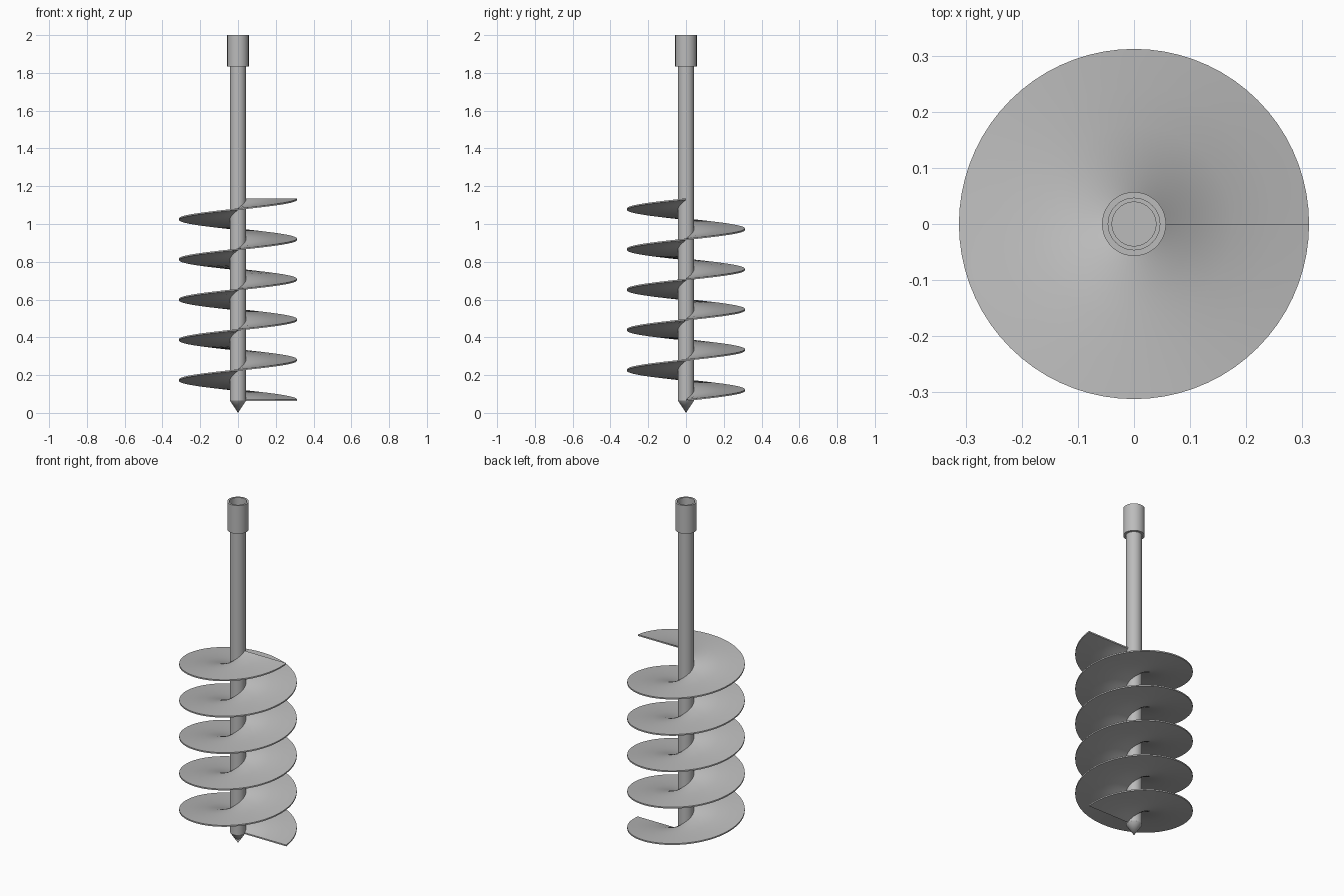
import bpy, bmesh, math

cube = bpy.data.objects.get("Cube")
if cube:
    bpy.data.objects.remove(cube, do_unlink=True)

steel = bpy.data.materials.new("steel_grey")
steel.use_nodes = True
colour = (0.5, 0.5, 0.5, 1)
steel.diffuse_color = colour
steel.node_tree.nodes["Principled BSDF"].inputs["Base Color"].default_value = colour


def finish(bm, name):
    """Turn a bmesh into a shaded, coloured object."""
    bmesh.ops.remove_doubles(bm, verts=bm.verts, dist=1e-5)
    bmesh.ops.recalc_face_normals(bm, faces=bm.faces)
    mesh = bpy.data.meshes.new(name)
    bm.to_mesh(mesh)
    bm.free()
    mesh.materials.append(steel)
    obj = bpy.data.objects.new(name, mesh)
    bpy.context.collection.objects.link(obj)
    bpy.ops.object.select_all(action='DESELECT')
    obj.select_set(True)
    bpy.context.view_layer.objects.active = obj
    bpy.ops.object.shade_smooth_by_angle(angle=math.radians(30))
    return obj


def lathe(name, profile, sides=64):
    """Revolve (radius, height) points about the z axis."""
    bm = bmesh.new()
    verts = [bm.verts.new((r, 0, z)) for r, z in profile]
    edges = [bm.edges.new(pair) for pair in zip(verts, verts[1:])]
    bmesh.ops.spin(bm, geom=verts + edges, cent=(0, 0, 0), axis=(0, 0, 1),
                   angle=math.tau, steps=sides, use_merge=True)
    return finish(bm, name)


def helix(name, inner, outer, bottom, pitch, turns, thick, steps=72):
    """Sweep a thin rectangular section up a screw path."""
    bm = bmesh.new()
    radii = [inner + (outer - inner) * k / 4 for k in range(5)]
    section = [(r, thick / 2) for r in radii] + [(r, -thick / 2) for r in reversed(radii)]
    previous = None
    for i in range(turns * steps + 1):
        a = math.tau * i / steps
        z = bottom + pitch * i / steps
        ring = [bm.verts.new((r * math.cos(a), r * math.sin(a), z + h)) for r, h in section]
        if previous:
            for k in range(len(ring)):
                n = (k + 1) % len(ring)
                bm.faces.new((previous[k], previous[n], ring[n], ring[k]))
        else:
            bm.faces.new(ring)
        previous = ring
    bm.faces.new(previous)
    return finish(bm, name)


# Central shaft
lathe("shaft", [(0, 0.065), (0.043, 0.065), (0.043, 1.85), (0, 1.85)])

# Pointed tip
lathe("pilot_tip", [(0, 0), (0.043, 0.065), (0, 0.065)])

# Hollow drive socket with a stepped bore
lathe("drive_socket", [(0, 1.835), (0.057, 1.835), (0.057, 2), (0.046, 2),
                       (0.046, 1.9), (0.039, 1.9), (0.039, 1.86), (0, 1.86)])

# Screw flight
helix("screw_flight", 0.04, 0.312, 0.067, 0.213, 5, 0.008)
